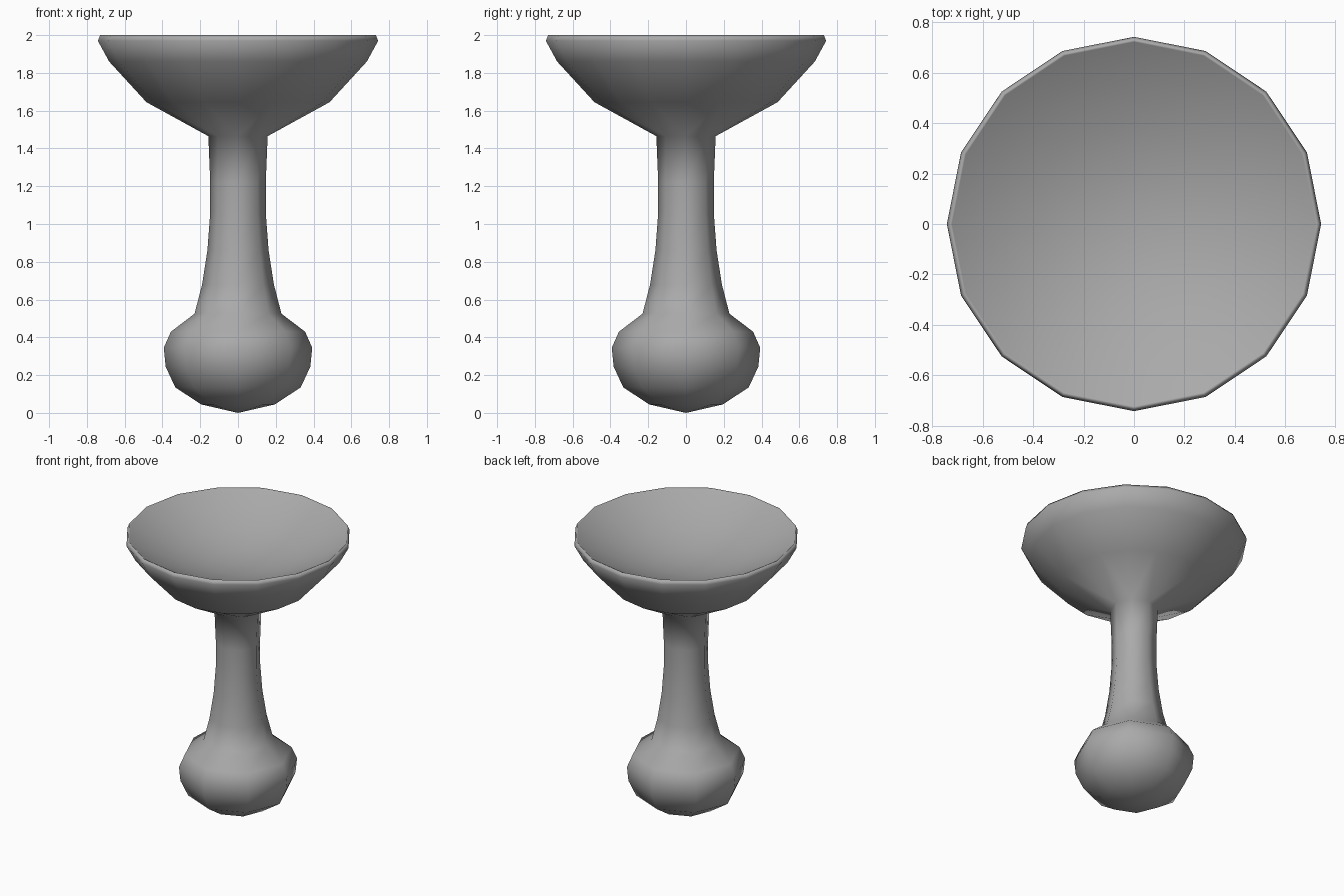
import bpy, bmesh
from math import cos, sin, pi

cube = bpy.data.objects.get("Cube")
if cube:
    bpy.data.objects.remove(cube, do_unlink=True)

# Single matte grey
grey = bpy.data.materials.new("grey")
grey.use_nodes = True
color = (0.4, 0.4, 0.4, 1)
grey.diffuse_color = color
grey.node_tree.nodes["Principled BSDF"].inputs["Base Color"].default_value = color

# Profiles as (radius, height), from the bottom up
FOOT = [(.195, .045), (.332, .135), (.383, .245), (.393, .345), (.355, .43), (.23, .525)]
STEM = [(.19, .68), (.162, .86), (.147, 1.06), (.147, 1.22), (.157, 1.465)]
BOWL = [(.485, 1.645), (.682, 1.86), (.742, 1.97), (.73, 2.0)]

# Shallow dished inside of the bowl
DEPTH = .22
INSIDE = [(r, 2 - DEPTH * (1 - (r / .73) ** 2)) for r in (.722, .6, .4, .2)]

bm = bmesh.new()


def ring(r, z, sides):
    return [bm.verts.new((r * cos(2 * pi * i / sides), r * sin(2 * pi * i / sides), z))
            for i in range(sides)]


def bridge(a, b):
    """Join two rings; the upper one may have twice the sides."""
    n, m = len(a), len(b)
    for i in range(n):
        j = (i + 1) % n
        if n == m:
            bm.faces.new((a[i], a[j], b[j], b[i]))
        else:
            mid = b[2 * i + 1]
            bm.faces.new((a[i], mid, b[2 * i]))
            bm.faces.new((a[i], a[j], mid))
            bm.faces.new((a[j], b[2 * j], mid))


def cap(edge, z):
    tip = bm.verts.new((0, 0, z))
    for i, v in enumerate(edge):
        bm.faces.new((v, tip, edge[(i + 1) % len(edge)]))


# Eight-sided foot and stem flowing into a sixteen-sided hollow bowl
rings = [ring(r, z, 8) for r, z in FOOT + STEM]
rings += [ring(r, z, 16) for r, z in BOWL + INSIDE]
for lower, upper in zip(rings, rings[1:]):
    bridge(lower, upper)
cap(rings[0], 0)
cap(rings[-1], 2 - DEPTH)
bmesh.ops.recalc_face_normals(bm, faces=bm.faces)
for f in bm.faces:
    f.smooth = True

mesh = bpy.data.meshes.new("goblet")
bm.to_mesh(mesh)
bm.free()
mesh.materials.append(grey)
goblet = bpy.data.objects.new("goblet", mesh)
bpy.context.collection.objects.link(goblet)
